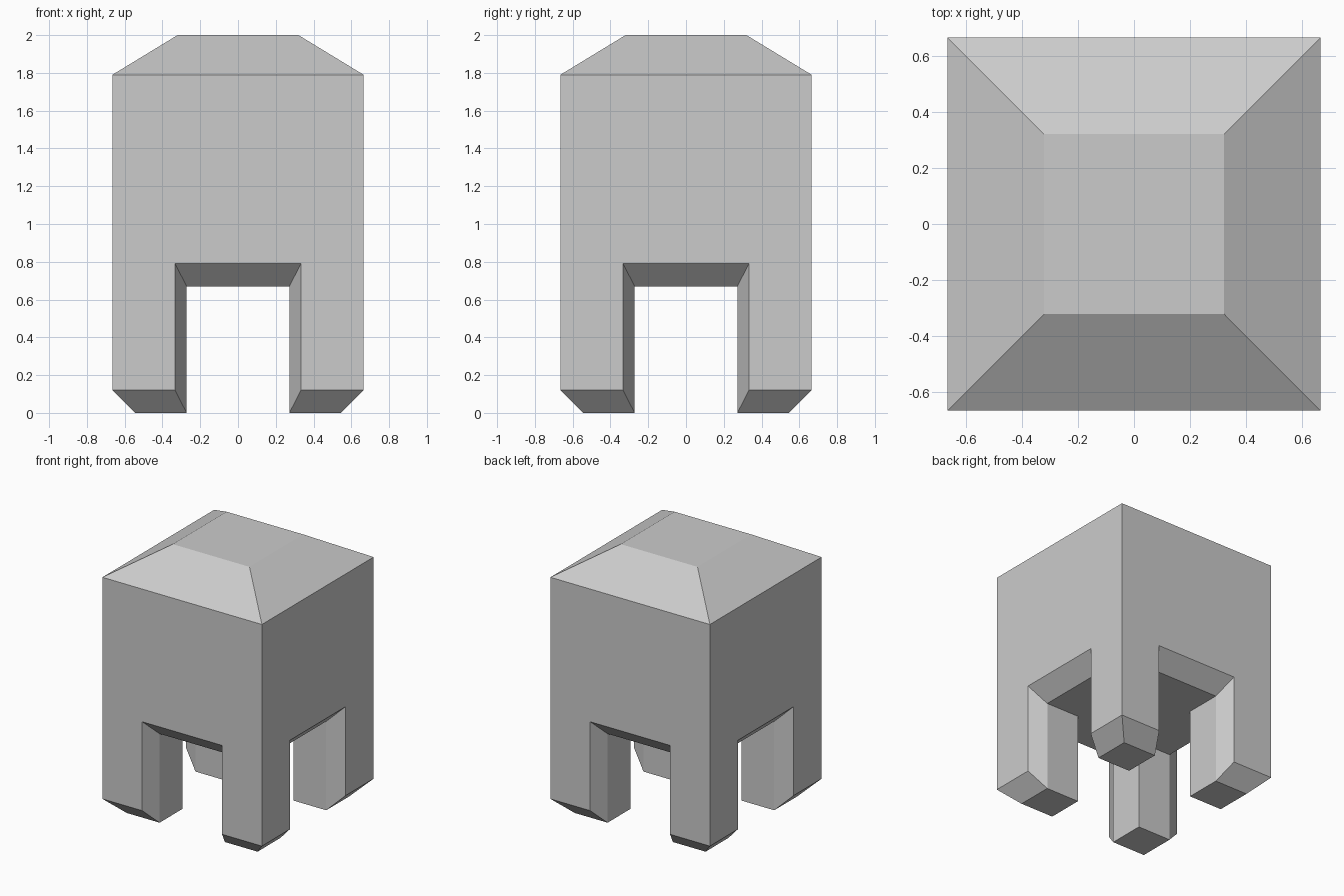
import bpy, bmesh
from math import pi
from mathutils import Matrix, Vector

if "Cube" in bpy.data.objects:
    bpy.data.objects.remove(bpy.data.objects["Cube"])

W, F = 0.665, 0.545        # outer wall, foot outer edge
OUT, INN = 0.333, 0.272    # half width of the opening outside / inside
Z_FOOT, Z_IN, Z_OUT, Z_EAVE, Z_TOP = 0.12, 0.67, 0.79, 1.79, 2.0
ROOF = 0.32

bm = bmesh.new()


def face(pts):
    bm.faces.new([bm.verts.new(p) for p in pts])


# Half of one side, mirrored in x below
half = [
    # foot bevel
    [(W, -W, Z_FOOT), (OUT, -W, Z_FOOT), (INN, -F, 0), (F, -F, 0)],
    # opening side bevel
    [(OUT, -W, Z_FOOT), (OUT, -W, Z_OUT), (INN, -F, Z_IN), (INN, -F, 0)],
    # inner leg wall
    [(INN, -F, 0), (INN, -F, Z_IN), (INN, -INN, Z_IN), (INN, -INN, 0)],
]
# Full-width faces of one side
full = [
    # wall with arch
    [(-W, -W, Z_EAVE), (-W, -W, Z_FOOT), (-OUT, -W, Z_FOOT), (-OUT, -W, Z_OUT),
     (OUT, -W, Z_OUT), (OUT, -W, Z_FOOT), (W, -W, Z_FOOT), (W, -W, Z_EAVE)],
    # roof slope
    [(-W, -W, Z_EAVE), (W, -W, Z_EAVE), (ROOF, -ROOF, Z_TOP), (-ROOF, -ROOF, Z_TOP)],
    # opening top bevel and passage ceiling
    [(-OUT, -W, Z_OUT), (OUT, -W, Z_OUT), (INN, -F, Z_IN), (-INN, -F, Z_IN)],
    [(-INN, -F, Z_IN), (INN, -F, Z_IN), (INN, -INN, Z_IN), (-INN, -INN, Z_IN)],
    # sole of one foot
    [(INN, -F, 0), (F, -F, 0), (F, -INN, 0), (INN, -INN, 0)],
]
side = full + half + [[(-x, y, z) for x, y, z in f] for f in half]

# Four sides around the vertical axis
for i in range(4):
    rot = Matrix.Rotation(i * pi / 2, 3, 'Z')
    for f in side:
        face([rot @ Vector(p) for p in f])

# Roof top and central ceiling
for r, z in ((ROOF, Z_TOP), (INN, Z_IN)):
    face([(-r, -r, z), (r, -r, z), (r, r, z), (-r, r, z)])

bmesh.ops.remove_doubles(bm, verts=bm.verts, dist=1e-4)
bmesh.ops.recalc_face_normals(bm, faces=bm.faces)

mesh = bpy.data.meshes.new("four_legged_block")
bm.to_mesh(mesh)
bm.free()
obj = bpy.data.objects.new("four_legged_block", mesh)
bpy.context.collection.objects.link(obj)
